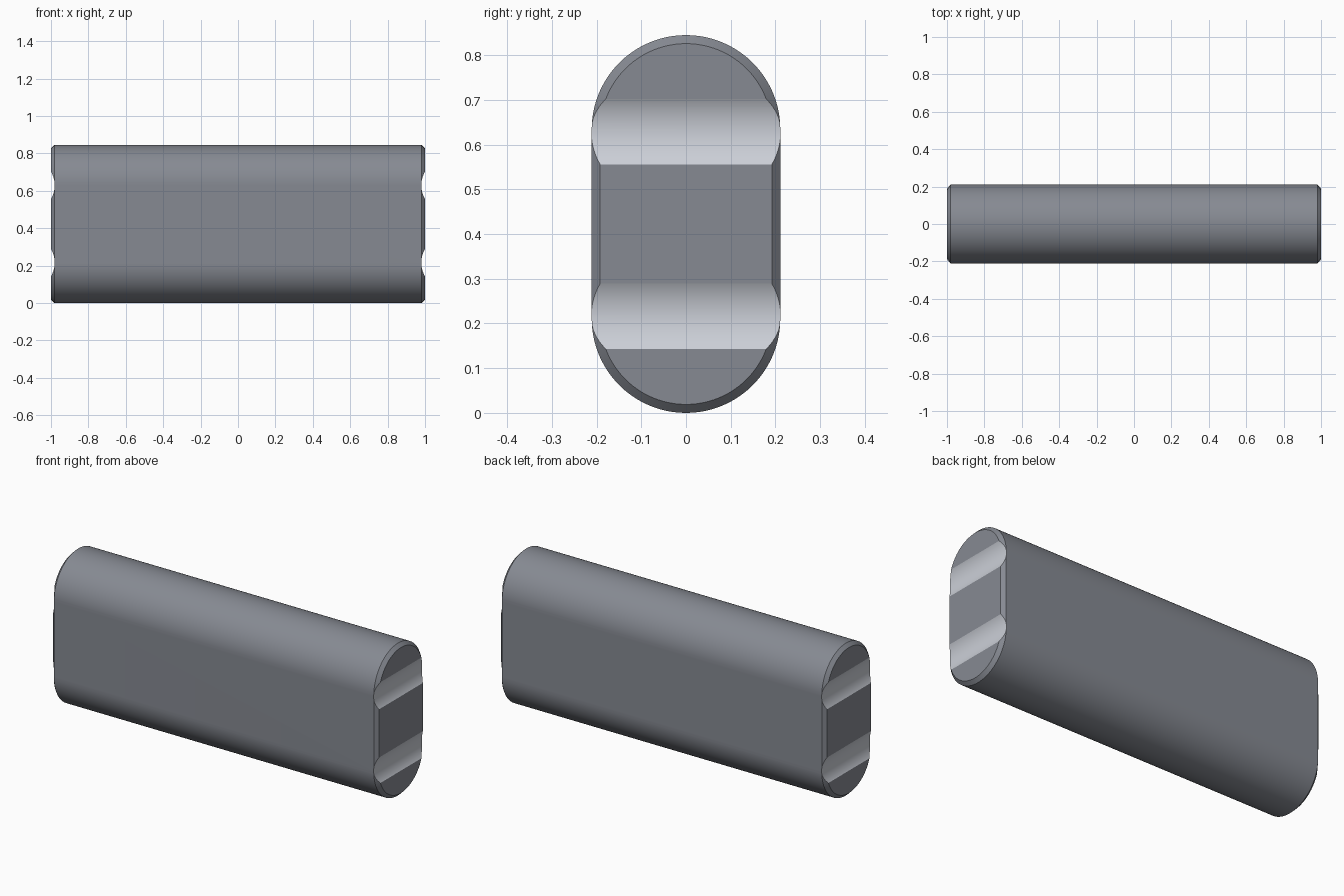
import bpy, bmesh, math

if "Cube" in bpy.data.objects:
    bpy.data.objects.remove(bpy.data.objects["Cube"])

R, H, HALF, CH = 0.211, 0.845, 1.0, 0.019   # end radius, height, half length, chamfer
GR, GZ, GD = 0.143, 0.2065, 0.02            # groove radius, offset from mid height, depth
GX = HALF - GD + GR                         # groove axis position
N = 48


def material(name, color):
    mat = bpy.data.materials.new(name)
    mat.diffuse_color = (*color, 1)
    mat.use_nodes = True
    mat.node_tree.nodes["Principled BSDF"].inputs["Base Color"].default_value = mat.diffuse_color
    return mat


def stadium(bm, x, r):
    """Ring of vertices: two half circles joined by straight sides."""
    ring = []
    for zc, start in ((H - R, 0), (R, math.pi)):
        for i in range(N + 1):
            a = start + math.pi * i / N
            ring.append(bm.verts.new((x, r * math.cos(a), zc + r * math.sin(a))))
    return ring


# Rounded bar with chamfered ends
bm = bmesh.new()
rings = [stadium(bm, x, r) for x, r in
         ((-HALF, R - CH), (-HALF + CH, R), (HALF - CH, R), (HALF, R - CH))]
for a, b in zip(rings, rings[1:]):
    for i in range(len(a)):
        j = (i + 1) % len(a)
        bm.faces.new((a[i], a[j], b[j], b[i]))
bm.faces.new(rings[0])
bm.faces.new(rings[-1])
bmesh.ops.recalc_face_normals(bm, faces=bm.faces)
mesh = bpy.data.meshes.new("rounded_bar")
bm.to_mesh(mesh)
bm.free()
bar = bpy.data.objects.new("rounded_bar", mesh)
bpy.context.collection.objects.link(bar)

# Shallow round grooves across both end faces
cutters = []
for sx in (-1, 1):
    for sz in (-1, 1):
        bpy.ops.mesh.primitive_cylinder_add(
            vertices=128, radius=GR, depth=1,
            location=(sx * GX, 0, H / 2 + sz * GZ),
            rotation=(math.pi / 2, 0, 0))
        cutter = bpy.context.object
        cutter.name = "groove_cutter"
        cutter.hide_render = True
        cutters.append(cutter)
        mod = bar.modifiers.new("groove", 'BOOLEAN')
        mod.operation = 'DIFFERENCE'
        mod.solver = 'EXACT'
        mod.object = cutter

# Apply the cuts, then drop the cutters
bpy.ops.object.select_all(action='DESELECT')
bpy.context.view_layer.objects.active = bar
bar.select_set(True)
for mod in list(bar.modifiers):
    bpy.ops.object.modifier_apply(modifier=mod.name)
for cutter in cutters:
    bpy.data.objects.remove(cutter, do_unlink=True)

# Dark body, lighter groove faces
bar.data.materials.clear()
bar.data.materials.append(material("dark_grey", (0.24, 0.255, 0.29)))
bar.data.materials.append(material("light_grey", (0.60, 0.625, 0.68)))
for p in bar.data.polygons:
    dist = math.hypot(abs(p.center.x) - GX, abs(p.center.z - H / 2) - GZ)
    in_groove = dist < GR + 0.001 and abs(p.normal.y) < 0.01
    p.material_index = 1 if in_groove else 0

bpy.ops.object.shade_smooth_by_angle(angle=math.radians(20))
